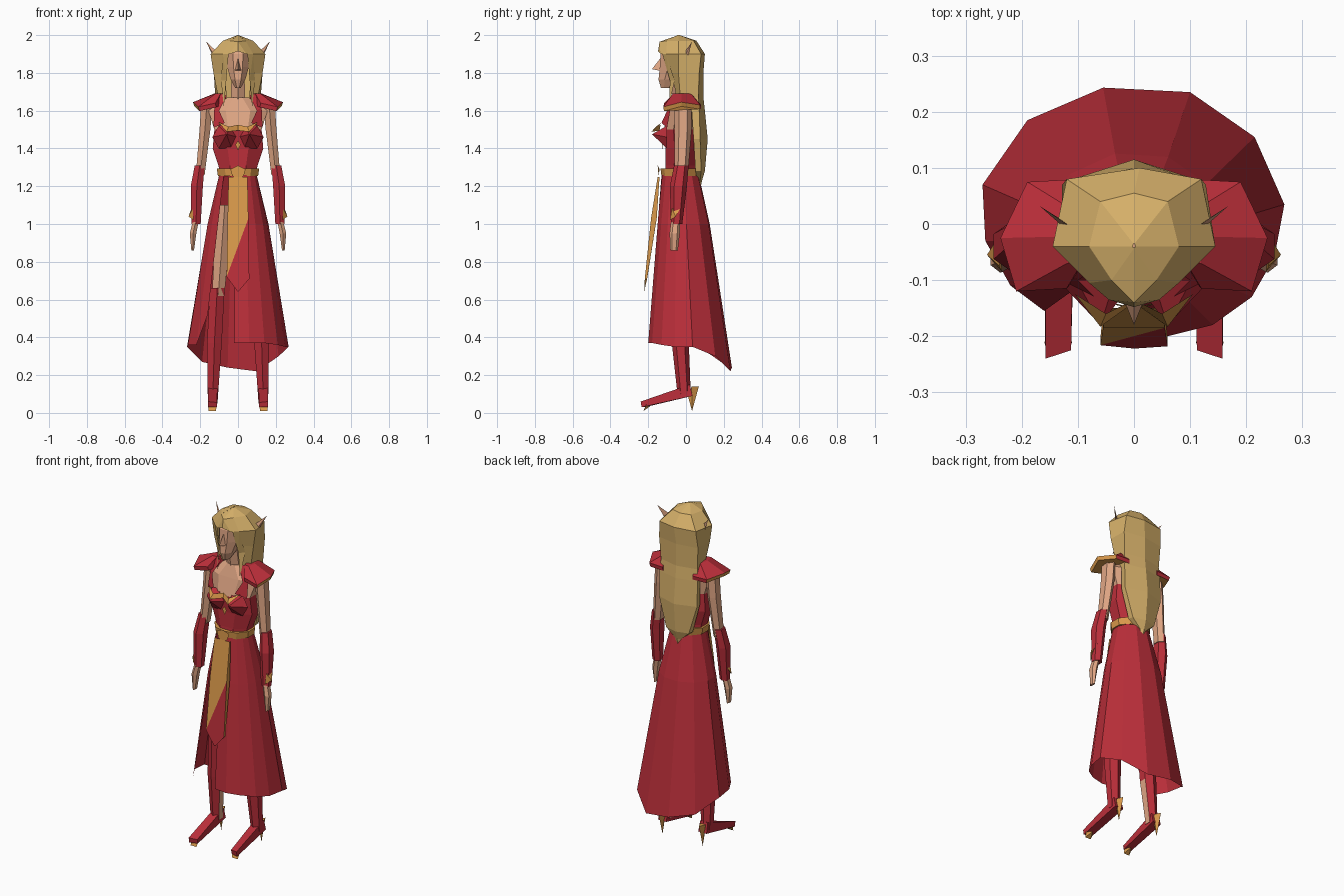
import bpy, bmesh, math


def colour(name, rgb):
    m = bpy.data.materials.new(name)
    m.diffuse_color = (*rgb, 1)
    return m


RED = colour("crimson cloth", (0.50, 0.028, 0.042))
GOLD = colour("orange gold", (0.70, 0.32, 0.07))
HAIR = colour("blonde hair", (0.68, 0.44, 0.145))
SKIN = colour("skin", (0.74, 0.38, 0.23))


def mesh(name, verts, faces, mats, rule=None):
    """Build a flat-shaded object; rule(face) picks a material slot."""
    me = bpy.data.meshes.new(name)
    me.from_pydata(verts, [], faces)
    for m in mats:
        me.materials.append(m)
    bm = bmesh.new()
    bm.from_mesh(me)
    bmesh.ops.recalc_face_normals(bm, faces=bm.faces)
    if rule:
        for f in bm.faces:
            f.material_index = rule(f)
    bm.to_mesh(me)
    bm.free()
    ob = bpy.data.objects.new(name, me)
    bpy.context.collection.objects.link(ob)
    return ob


def ring(cx, cy, z, rx, ry, n=6):
    return [(cx + rx * math.cos(math.tau * (i + .5) / n),
             cy + ry * math.sin(math.tau * (i + .5) / n), z) for i in range(n)]


def loft(name, rings, mats, closed=True, caps=True, rule=None):
    n = len(rings[0])
    verts = [p for r in rings for p in r]
    faces = []
    for k in range(len(rings) - 1):
        for i in range(n if closed else n - 1):
            j = (i + 1) % n
            faces.append((k * n + i, k * n + j, k * n + n + j, k * n + n + i))
    if closed and caps:
        faces += [tuple(range(n)), tuple(range(len(verts) - n, len(verts)))]
    return mesh(name, verts, faces, mats, rule)


def flip(pts, s):
    return [(s * x, y, z) for x, y, z in pts]


# Skirt: open at the front left, long at the back
hem = [(-.02, -.19, .37), (.06, -.2, .37), (.14, -.18, .37), (.21, -.13, .36),
       (.25, -.06, .35), (.268, .035, .35), (.215, .155, .30), (.1, .235, .22),
       (-.055, .243, .24), (-.19, .185, .27), (-.27, .07, .35),
       (-.265, -.03, .36), (-.22, -.11, .36), (-.16, -.155, .52)]
waist, hips = [], []
for x, y, z in hem:
    a = math.atan2(y + .01, x)
    w = (.1 * math.cos(a), -.03 + .1 * math.sin(a), 1.26)
    waist.append(w)
    hips.append((w[0] + (x - w[0]) * .37, w[1] + (y - w[1]) * .33, 1.0))
loft("skirt", [waist, hips, hem], [RED], closed=False)

# Front tabard with folded sides
tab = [(-.05, -.15, 1.25), (.05, -.15, 1.25), (.055, -.185, 1.03), (.06, -.218, .71),
       (0, -.222, .64), (-.06, -.216, .72), (-.055, -.185, 1.03)]
back = [(x, y + d, z) for (x, y, z), d in zip(tab, (.01, .01, .03, .012, 0, .012, .03))]
mesh("tabard", tab + back, [(0, 1, 2, 5, 6), (2, 3, 4, 5), (1, 2, 9, 8), (2, 3, 10, 9),
                            (0, 6, 13, 7), (6, 5, 12, 13), (3, 4, 10), (5, 4, 12)],
     [GOLD, RED], lambda f: int(f.calc_center_median().z < .82 and len(f.verts) == 4
                                and abs(f.normal.x) < .5))

# Torso: red bodice, bare upper chest
loft("torso", [ring(0, -.03, 1.25, .1, .09, 8), ring(0, -.03, 1.31, .112, .085, 8),
               ring(0, -.025, 1.4, .145, .09, 8), ring(0, -.03, 1.5, .135, .095, 8),
               ring(0, -.02, 1.6, .17, .075, 8), ring(0, -.02, 1.67, .06, .05, 8)],
     [RED, SKIN], rule=lambda f: int(f.calc_center_median().z > 1.5))
loft("neck", [ring(0, -.02, 1.63, .045, .045), ring(0, -.04, 1.78, .04, .045)], [SKIN])

# Belt with buckle and pendant
loft("belt", [ring(0, -.03, 1.255, .112, .1, 10), ring(0, -.03, 1.295, .118, .105, 10)], [GOLD])
mesh("buckle", [(-.04, -.14, 1.29), (0, -.15, 1.31), (.04, -.14, 1.29), (.03, -.145, 1.255),
                (0, -.15, 1.235), (-.03, -.145, 1.255)], [tuple(range(6))], [GOLD])
mesh("bodice_gem", [(0, -.125, 1.44), (.014, -.128, 1.42), (0, -.125, 1.39),
                    (-.014, -.128, 1.42)], [(0, 1, 2, 3)], [GOLD])

# Gold neckline
mesh("neckline", [(-.105, -.125, 1.54), (-.05, -.16, 1.515), (0, -.135, 1.525),
                  (.05, -.16, 1.515), (.105, -.125, 1.54), (.06, -.183, 1.488),
                  (0, -.14, 1.495), (-.06, -.183, 1.488)],
     [(0, 1, 7), (1, 2, 6, 7), (2, 3, 5, 6), (3, 4, 5)], [GOLD])

# Head and nose
loft("head", [ring(0, -.105, 1.72, .016, .03, 8), ring(0, -.09, 1.765, .042, .06, 8),
              ring(0, -.065, 1.83, .062, .08, 8), ring(0, -.06, 1.9, .07, .08, 8),
              ring(0, -.05, 1.95, .05, .05, 8)], [SKIN])
mesh("nose", [(0, -.18, 1.82), (0, -.13, 1.885), (.02, -.13, 1.81), (-.02, -.13, 1.81)],
     [(0, 1, 2), (0, 1, 3), (0, 2, 3)], [SKIN])

# Hair: half outlines per height, mirrored about the middle
levels = [
    (2.0, (.001, -.045), (.002, -.04), (.001, -.035), (0, -.035)),
    (1.97, (.04, -.1), (.08, -.04), (.06, .04), (0, .055)),
    (1.9, (.08, -.105), (.145, -.04), (.12, .08), (.01, .1)),
    (1.8, (.068, -.075), (.13, -.04), (.128, .07), (0, .092)),
    (1.67, (.06, -.05), (.105, -.03), (.12, .065), (0, .092)),
    (1.6, (.1, .03), (.115, .03), (.125, .07), (0, .1)),
    (1.45, (.1, .04), (.12, .04), (.125, .075), (0, .115)),
    (1.28, (.06, .05), (.08, .05), (.075, .08), (0, .1)),
    (1.23, (.015, .06), (.02, .06), (.02, .075), (0, .085)),
    (1.17, (.001, .07), (.002, .07), (.001, .072), (0, .072))]
rows = []
for z, *half in levels:
    rows.append([(x, y, z) for x, y in half] + [(-x, y, z) for x, y in half[-2::-1]])
loft("hair", rows, [HAIR], closed=False)
mesh("fringe", [(0, -.04, 2.0), (.04, -.1, 1.97), (-.04, -.1, 1.97), (0, -.14, 1.965),
                (.08, -.105, 1.9), (-.08, -.105, 1.9), (0, -.148, 1.915),
                (.045, -.135, 1.9), (-.045, -.135, 1.9)],
     [(0, 1, 3), (0, 3, 2), (1, 4, 7, 3), (3, 7, 6), (3, 6, 8), (2, 3, 8, 5)], [HAIR])

for s, side in ((1, "left"), (-1, "right")):
    # Side locks beside the face
    mesh(side + "_lock", flip([(.08, -.105, 1.9), (.05, -.125, 1.9), (.062, -.085, 1.76),
                               (.075, -.09, 1.62), (.09, -.06, 1.76)], s),
         [(0, 1, 2), (0, 2, 4), (2, 3, 4)], [HAIR])
    # Pointed ear
    mesh(side + "_ear", flip([(.12, 0, 1.92), (.115, -.015, 1.87), (.125, .005, 1.87),
                              (.168, .032, 1.965)], s),
         [(0, 1, 3), (1, 2, 3), (0, 2, 3), (0, 1, 2)], [SKIN])
    # Bust and strap
    loft(side + "_bust", [ring(s * .068, -.09, 0, .07, .07)], [RED]).hide_render = True
    bpy.data.objects.remove(bpy.data.objects[side + "_bust"])
    base = [(s * .068 + .068 * math.cos(math.tau * i / 6), -.1,
             1.46 + .07 * math.sin(math.tau * i / 6)) for i in range(6)]
    mesh(side + "_bust", base + [(s * .06, -.18, 1.475)],
         [(i, (i + 1) % 6, 6) for i in range(6)], [RED])
    mesh(side + "_strap", flip([(.07, -.13, 1.535), (.13, -.1, 1.51), (.125, -.08, 1.62),
                                (.09, -.07, 1.69), (.06, -.075, 1.68), (.1, -.1, 1.6)], s),
         [(0, 1, 2, 5), (5, 2, 3, 4)], [RED])
    # Shoulder pad with gold underside rim
    top = [(.1, .08, 1.63), (.19, .075, 1.63), (.238, -.025, 1.645), (.21, -.12, 1.62),
           (.12, -.115, 1.64), (.07, -.03, 1.66)]
    low = [(x * .97, y * .97, z - .022) for x, y, z in top]
    crown = [(.08 + (x - .08) * .3, y * .5 - .01, 1.69) for x, y, z in top]
    loft(side + "_shoulder_pad", [flip(r, s) for r in (low, top, crown)], [RED, GOLD],
         rule=lambda f: int(f.calc_center_median().z < 1.632 and f.normal.z < -.2))
    # Arm, cuff, hand
    loft(side + "_upper_arm", [ring(s * .165, -.015, 1.63, .035, .045),
                               ring(s * .175, -.015, 1.5, .033, .045),
                               ring(s * .2, -.025, 1.26, .027, .035)], [SKIN])
    loft(side + "_cuff", [ring(s * .203, -.025, 1.31, .03, .038),
                          ring(s * .218, -.04, 1.2, .037, .045),
                          ring(s * .222, -.05, 1.0, .028, .03)], [RED])
    loft(side + "_hand", [ring(s * .225, -.055, 1.01, .018, .025),
                          ring(s * .238, -.06, .95, .02, .027),
                          ring(s * .24, -.063, .86, .008, .02)], [SKIN])
    mesh(side + "_cuff_spike", flip([(.24, -.02, 1.1), (.24, -.075, 1.08), (.262, -.055, 1.04),
                                     (.235, -.085, 1.02)], s),
         [(0, 1, 2), (1, 2, 3), (0, 2, 3)], [GOLD])
    # Thigh and boot, with a bare inner strip on the shin
    loft(side + "_thigh", [ring(s * .07, -.03, 1.1, .05, .06), ring(s * .105, -.04, .62, .038, .045)],
         [SKIN])
    loft(side + "_boot", [ring(s * .11, -.04, .66, .045, .05), ring(s * .125, -.03, .37, .045, .045),
                          ring(s * .133, -.01, .1, .032, .035)], [RED, SKIN],
         rule=lambda f, s=s: int(f.normal.x * s < -.8 and f.calc_center_median().z < .4))
    # Sloping foot
    sole = [(.105, .035, .09), (.16, .035, .09), (.158, -.235, .03), (.112, -.22, .03)]
    instep = [(.105, .03, .14), (.16, .03, .14), (.158, -.24, .06), (.112, -.225, .055)]
    instep[0:2] = [(.108, .02, .15), (.158, .02, .15)]
    loft(side + "_foot", [flip(sole, s), flip(instep, s)], [RED])
    # Gold toe tip and stiletto heel
    mesh(side + "_toe_tip", flip([(.11, -.21, .045), (.16, -.21, .045), (.155, -.225, .01),
                                  (.118, -.225, .01), (.135, -.19, .035)], s),
         [(0, 1, 2, 3), (0, 3, 4), (1, 2, 4), (2, 3, 4), (0, 1, 4)], [GOLD])
    mesh(side + "_heel", flip([(.115, .03, .14), (.15, .03, .14), (.133, .068, .14),
                               (.133, .01, .09), (.133, .032, .01)], s),
         [(0, 1, 2), (0, 2, 4), (1, 2, 4), (0, 3, 4), (1, 3, 4), (0, 1, 3)], [GOLD])
